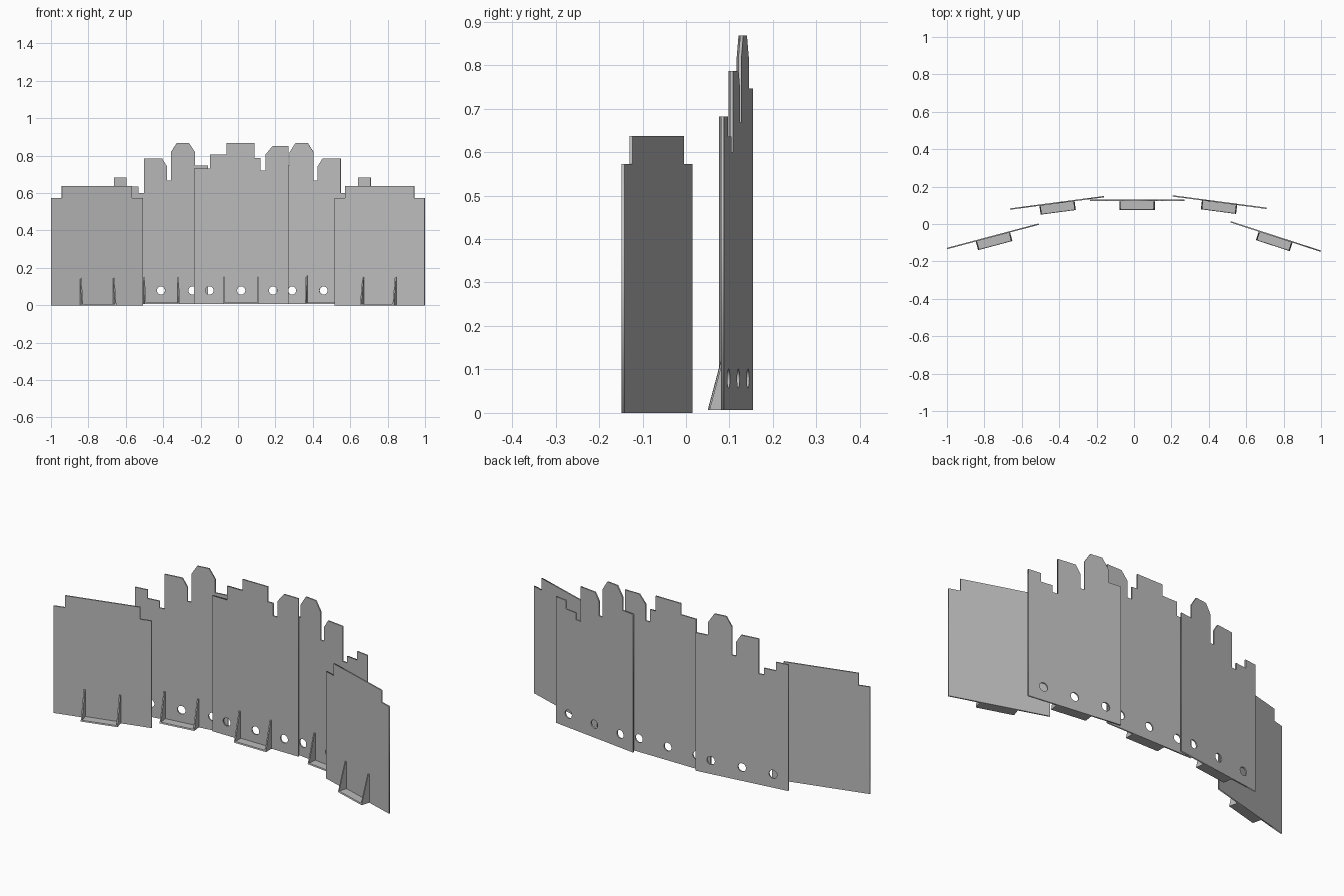
import bpy, bmesh, math

if "Cube" in bpy.data.objects:
    bpy.data.objects.remove(bpy.data.objects["Cube"], do_unlink=True)

HALF = 0.2535        # half the length of every panel
THICK = 0.007        # sheet thickness

grey = bpy.data.materials.new("plain grey")
grey.use_nodes = True
colour = (0.5, 0.5, 0.5, 1)
grey.diffuse_color = colour
grey.node_tree.nodes["Principled BSDF"].inputs["Base Color"].default_value = colour


def stepped(*runs):
    """Top edge from (start, end, height) runs; neighbouring runs step vertically."""
    return [p for a, b, h in runs for p in ((a, h), (b, h))]


def panel(name, top, holes, location, angle):
    curve = bpy.data.curves.new(name, "CURVE")
    curve.dimensions = "2D"
    curve.fill_mode = "BOTH"
    curve.extrude = THICK / 2
    loops = [[(HALF, 0), (-HALF, 0)] + top]
    for u in holes:
        loops.append([(u + 0.022 * math.cos(math.tau * i / 24),
                       0.072 + 0.022 * math.sin(math.tau * i / 24)) for i in range(24)])
    for loop in loops:
        spline = curve.splines.new("POLY")
        spline.points.add(len(loop) - 1)
        for point, (u, v) in zip(spline.points, loop):
            point.co = (u, v, 0, 1)
        spline.use_cyclic_u = True
    obj = bpy.data.objects.new(name, curve)
    bpy.context.collection.objects.link(obj)
    obj.location = location
    obj.rotation_euler = (math.pi / 2, 0, angle)
    curve.materials.append(grey)
    bpy.ops.object.select_all(action="DESELECT")
    obj.select_set(True)
    bpy.context.view_layer.objects.active = obj
    bpy.ops.object.convert(target="MESH")


def prism(bm, profile, x0, x1):
    """Extrude a (y, z) profile from x0 to x1."""
    face = bm.faces.new([bm.verts.new((x0, y, z)) for y, z in profile])
    new = bmesh.ops.extrude_face_region(bm, geom=[face])["geom"]
    bmesh.ops.translate(bm, vec=(x1 - x0, 0, 0),
                        verts=[v for v in new if isinstance(v, bmesh.types.BMVert)])


def bracket(name, location, angle):
    bm = bmesh.new()
    fin = [(0, 0), (-0.051, 0), (-0.01, 0.152), (0, 0.152)]
    foot = [(0, 0), (-0.051, 0), (-0.049, 0.007), (0, 0.007)]
    prism(bm, fin, -0.095, -0.088)
    prism(bm, fin, 0.088, 0.095)
    prism(bm, foot, -0.088, 0.088)
    bmesh.ops.recalc_face_normals(bm, faces=bm.faces)
    mesh = bpy.data.meshes.new(name)
    bm.to_mesh(mesh)
    bm.free()
    mesh.materials.append(grey)
    obj = bpy.data.objects.new(name, mesh)
    bpy.context.collection.objects.link(obj)
    obj.location = location
    obj.rotation_euler = (0, 0, angle)


# Skyline outlines of the three panel types
outer_top = stepped((-HALF, -0.193, 0.573), (-0.193, 0.193, 0.637), (0.193, HALF, 0.573))
inner_top = stepped((-HALF, -0.186, 0.675), (-0.186, -0.121, 0.629), (-0.121, -0.092, 0.593),
                    (-0.092, 0.005, 0.779))
inner_top += [(0.032, 0.736), (0.032, 0.661), (0.054, 0.661), (0.054, 0.811),
              (0.086, 0.861), (0.151, 0.861), (0.184, 0.811), (0.184, 0.739), (HALF, 0.739)]
centre_top = stepped((-HALF, -0.168, 0.725), (-0.168, -0.078, 0.8), (-0.078, 0.072, 0.86),
                     (0.072, 0.104, 0.78), (0.104, 0.131, 0.713))
centre_top += [(0.131, 0.8), (0.168, 0.845), (HALF, 0.845)]


def mirrored(top):
    return [(-u, v) for u, v in reversed(top)]


# Five panels standing in an arc, each with a foot bracket in front
holes = (-0.17, 0, 0.17)
layout = [
    ("outer_right", outer_top, (), (-0.755, -0.066, 0), 14.9),
    ("inner_right", inner_top, holes, (-0.412, 0.113, 0.007), 7.5),
    ("centre", centre_top, holes, (0.017, 0.127, 0.007), 0),
    ("inner_left", mirrored(inner_top), holes, (0.458, 0.117, 0.007), -7.5),
    ("outer_left", mirrored(outer_top), (), (0.758, -0.067, 0), -18),
]
for name, top, hole_list, location, degrees in layout:
    angle = math.radians(degrees)
    panel(name + "_panel", top, hole_list, location, angle)
    bracket(name + "_bracket", location, angle)
